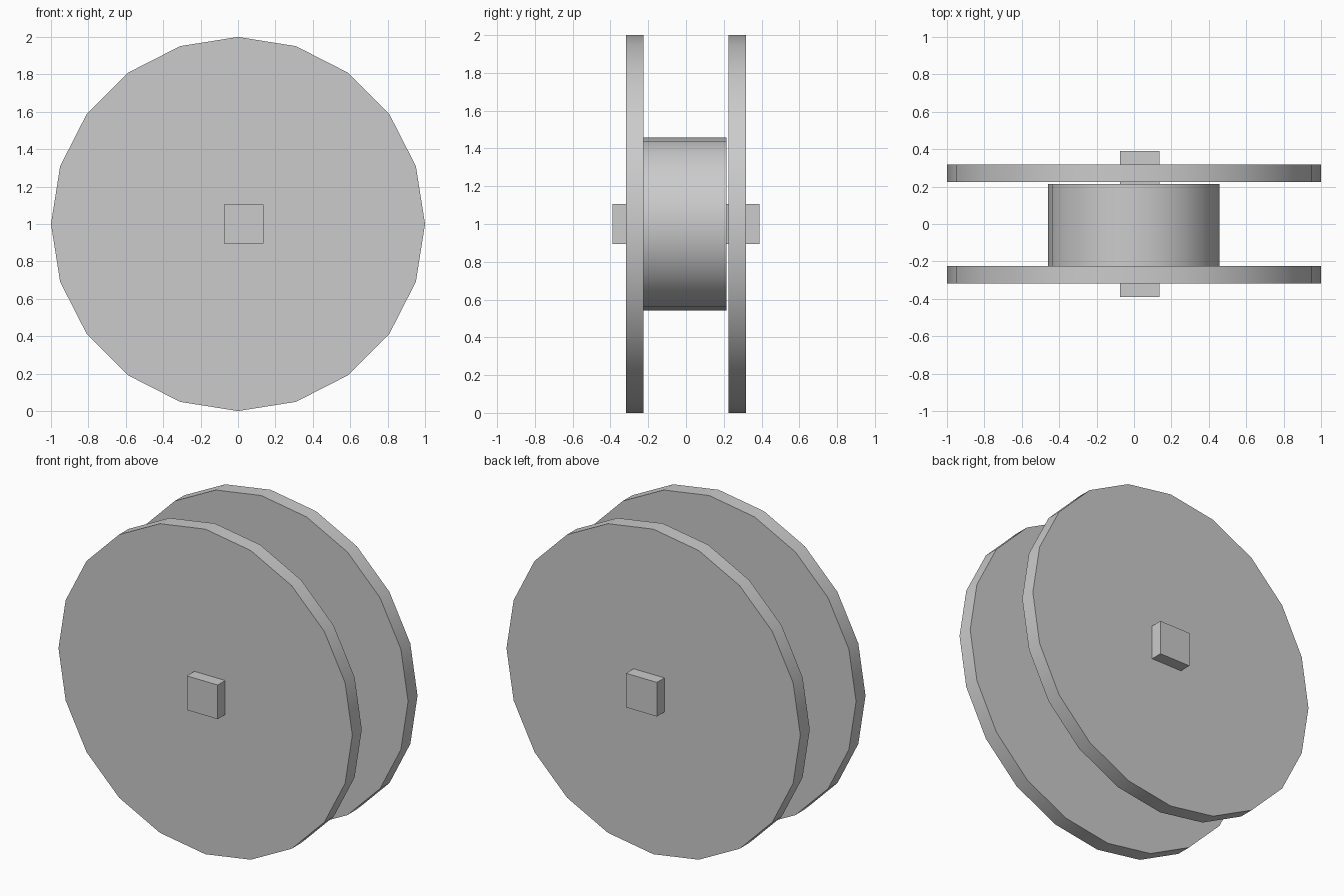
import bpy
from math import radians

if "Cube" in bpy.data.objects:
    bpy.data.objects.remove(bpy.data.objects["Cube"])


def disc(name, radius, y0, y1, x=0.0):
    # 20-sided cylinder lying along y, with a vertex at the top
    bpy.ops.mesh.primitive_cylinder_add(
        vertices=20, radius=radius, depth=y1 - y0,
        location=(x, (y0 + y1) / 2, 1.0), rotation=(radians(90), 0, 0))
    ob = bpy.context.object
    ob.name = name
    bpy.ops.object.transform_apply(location=False, rotation=True, scale=True)
    bpy.ops.object.shade_smooth_by_angle(angle=radians(30))
    return ob


# Two large flanges
disc("front_flange", 1.0, -0.317, -0.225)
disc("back_flange", 1.0, 0.225, 0.317)

# Drum between them, seated on the front flange with a thin gap at the back
disc("drum", 0.458, -0.225, 0.214, x=-0.002)

# Square axle, slightly off centre
bpy.ops.mesh.primitive_cube_add(size=1, location=(0.03, 0, 1.0))
axle = bpy.context.object
axle.name = "axle"
axle.scale = (0.21, 0.78, 0.21)
bpy.ops.object.transform_apply(location=False, rotation=False, scale=True)
